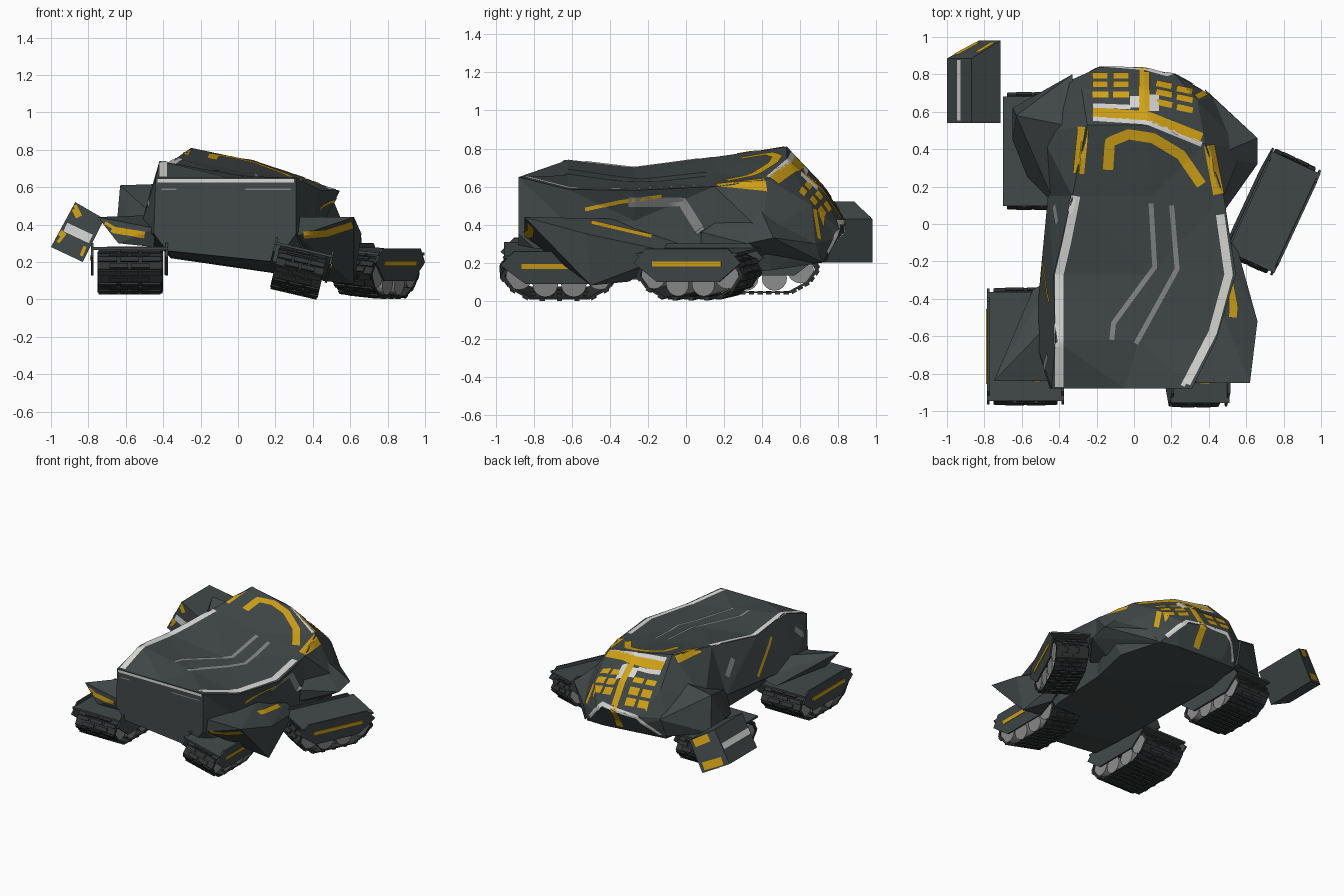
import bpy, bmesh, math
from mathutils import Vector, Matrix, Euler
from mathutils.bvhtree import BVHTree

if "Cube" in bpy.data.objects:
    bpy.data.objects.remove(bpy.data.objects["Cube"])


def mat(name, r, g, b):
    m = bpy.data.materials.new(name)
    m.diffuse_color = (r, g, b, 1)
    m.use_nodes = True
    m.node_tree.nodes["Principled BSDF"].inputs["Base Color"].default_value = m.diffuse_color
    return m


HULL = mat("dark_slate", 0.054, 0.066, 0.066)
TREAD = mat("track_black", 0.030, 0.033, 0.034)
WHEEL = mat("wheel_grey", 0.27, 0.27, 0.27)
YELLOW = mat("hazard_yellow", 0.67, 0.38, 0.008)
WHITE = mat("worn_white", 0.70, 0.70, 0.68)
GREY = mat("faded_grey", 0.24, 0.25, 0.25)


def make(name, bm, material, matrix=None):
    me = bpy.data.meshes.new(name)
    bmesh.ops.recalc_face_normals(bm, faces=bm.faces)
    if matrix:
        bm.transform(matrix)
    bm.to_mesh(me)
    bm.free()
    me.materials.append(material)
    ob = bpy.data.objects.new(name, me)
    bpy.context.collection.objects.link(ob)
    return ob


def convex(name, pts, material=HULL):
    bm = bmesh.new()
    vs = [bm.verts.new(p) for p in pts]
    bmesh.ops.convex_hull(bm, input=vs)
    junk = [v for v in bm.verts if not v.link_faces]
    bmesh.ops.delete(bm, geom=junk, context='VERTS')
    bmesh.ops.dissolve_limit(bm, angle_limit=0.02, verts=bm.verts, edges=bm.edges)
    return make(name, bm, material)


def add_box(bm, center, size, rot=Matrix()):
    bmesh.ops.create_cube(bm, size=1, matrix=Matrix.Translation(center) @ rot @ Matrix.Diagonal((*size, 1)))


# Hull: sections from front to back, each roof left, roof right, waist right,
# floor right, floor left, waist left as (x, z)
SECTIONS = [
    (-0.88, (-.44, .65), (.31, .65), (.31, .35), (.20, .20), (-.38, .26), (-.45, .35)),
    (-0.62, (-.42, .74), (.44, .585), (.40, .40), (.40, .11), (-.36, .23), (-.53, .36)),
    (-0.27, (-.43, .70), (.545, .58), (.46, .42), (.46, .11), (-.36, .22), (-.50, .38)),
    (0.15, (-.33, .755), (.48, .60), (.47, .40), (.46, .13), (-.36, .22), (-.46, .40)),
]
rings = []
for y, *p in SECTIONS:
    p = [Vector((x, y, z)) for x, z in p]
    rings.append([p[0], p[0].lerp(p[1], .52)] + p[1:])
# raked tail rings
rings.append([(-.25, .53, .81), (.08, .53, .74), (.38, .43, .64), (.58, .40, .36),
              (.50, .45, .16), (-.36, .45, .22), (-.50, .48, .50)])
rings.append([(-.28, .72, .61), (.06, .72, .58), (.34, .66, .50), (.42, .68, .30),
              (.36, .72, .20), (-.33, .72, .24), (-.36, .76, .42)])
rings.append([(-.18, .84, .42), (.05, .835, .40), (.22, .80, .38), (.24, .79, .33),
              (.20, .74, .21), (-.20, .74, .25), (-.20, .83, .36)])
bm = bmesh.new()
rows = [[bm.verts.new(p) for p in r] for r in rings]
for a, b in zip(rows, rows[1:]):
    for i in range(7):
        j = (i + 1) % 7
        bm.faces.new((a[i], a[j], b[j], b[i]))
bm.faces.new(rows[0])
bm.faces.new(rows[-1])
bmesh.ops.triangulate(bm, faces=[f for f in bm.faces if len(f.verts) == 4])
solids = [make("hull", bm, HULL)]

# Bent fender armour at the four corners
solids.append(convex("front_right_fender", [
    (.62, -.85, .44), (.33, -.85, .44), (.32, -.85, .34), (.66, -.52, .35), (.62, -.5, .08),
    (.45, -.5, .1), (.45, -.05, .31), (.53, -.05, .25), (.52, -.3, .1), (.42, -.35, .43)]))
solids.append(convex("front_left_fender", [
    (-.75, -.84, .44), (-.44, -.84, .38), (-.47, -.55, .45), (-.64, -.84, .3),
    (-.45, -.8, .28), (-.54, -.35, .3), (-.45, -.3, .36)]))
solids.append(convex("rear_left_fender", [
    (-.63, .58, .61), (-.65, .45, .38), (-.65, .62, .33), (-.57, .25, .32), (-.33, .8, .42),
    (-.42, .1, .42), (-.33, .52, .62), (-.35, .4, .25), (-.35, .74, .27)]))
solids.append(convex("rear_right_fender", [
    (.66, .46, .33), (.66, .32, .30), (.49, .08, .36), (.48, .08, .27), (.42, .36, .55),
    (.42, .68, .30), (.38, .72, .2), (.45, .3, .18)]))

# Torn-off side armour block
block = [(-.87, .52), (-.715, .43), (-.83, .20), (-1.0, .28)]
solids.append(convex("loose_armour_block",
                     [(x, .54, z) for x, z in block] +
                     [(x, y, z) for (x, z), y in zip(block, (.885, .98, .98, .885))]))


# Track units
HALF = [(.16, .015), (.26, .07), (.31, .14), (.27, .205), (.2, .235)]
LOOP = HALF + [(-y, z) for y, z in reversed(HALF)]


def track(name, loc, rot, width, cover, outer=1, skirts=(-1, 1)):
    m = Matrix.Translation(loc) @ Euler(rot).to_matrix().to_4x4()
    # belt
    bm = bmesh.new()
    grid = []
    for x in (-width / 2, width / 2):
        for s in (1, .93):
            grid.append([bm.verts.new((x, y * s, .125 + (z - .125) * s)) for y, z in LOOP])
    order = [grid[0], grid[2], grid[3], grid[1]]
    n = len(LOOP)
    for k in range(4):
        a, b = order[k], order[(k + 1) % 4]
        for i in range(n):
            j = (i + 1) % n
            bm.faces.new((a[i], a[j], b[j], b[i]))
    # staggered tread pads
    count = 0
    for i in range(n):
        p, q = Vector(LOOP[i]), Vector(LOOP[(i + 1) % n])
        d = q - p
        steps = max(1, round(d.length / .045))
        turn = Matrix.Rotation(math.atan2(d.y, d.x), 4, 'X')
        for k in range(steps):
            c = p + d * ((k + .5) / steps)
            count += 1
            for u in (-1, 0, 1) if count % 2 else (-.5, .5):
                add_box(bm, (u * width * .34, c.x, c.y), (width * .29, .028, .02), turn)
    make(name + "_belt", bm, TREAD, m)
    # road wheels
    bm = bmesh.new()
    for y, z, r in ((-.212, .135, .07), (-.075, .092, .066), (.075, .092, .066), (.212, .135, .07)):
        bmesh.ops.create_cone(bm, cap_ends=True, segments=16, radius1=r, radius2=r, depth=width * .96,
                              matrix=Matrix.Translation((0, y, z)) @ Matrix.Rotation(math.pi / 2, 4, 'Y'))
    make(name + "_wheels", bm, WHEEL, m)
    # cover plate with tapered skirts
    bm = bmesh.new()
    add_box(bm, (0, 0, .25), (cover, .585, .014))
    for s in skirts:
        vs = []
        for x in (s * cover / 2, s * (cover / 2 - .012)):
            vs.append([bm.verts.new((x, y, z)) for y, z in
                       ((-.24, .28), (.24, .28), (.31, .205), (.18, .105), (-.18, .105), (-.31, .205))])
        bm.faces.new(vs[0])
        bm.faces.new(vs[1])
        for i in range(6):
            j = (i + 1) % 6
            bm.faces.new((vs[0][i], vs[0][j], vs[1][j], vs[1][i]))
    make(name + "_cover", bm, HULL, m)
    # yellow skirt stripe
    if outer in skirts:
        bm = bmesh.new()
        add_box(bm, (outer * (cover / 2 + .002), 0, .20), (.006, .40, .026))
        make(name + "_stripe", bm, YELLOW, m)


track("front_left_track", (-.58, -.655, .022), (0, 0, 0), .34, .41, -1)
track("front_right_track", (.295, -.665, .022), (0, .23, 0), .26, .32, 1)
track("rear_right_track", (.72, .075, .008), (0, .1, -.436), .24, .29, 1)
track("rear_left_track", (-.54, .39, .026), (0, 0, 0), .28, .32, -1, (1,))

# Painted markings: thin strips draped on the armour along a view direction
verts, polys = [], []
for ob in solids:
    off = len(verts)
    verts += [v.co.copy() for v in ob.data.vertices]
    polys += [[off + i for i in p.vertices] for p in ob.data.polygons]
tree = BVHTree.FromPolygons(verts, polys)
VIEWS = {  # 2D point to ray start, and ray direction
    'top': (lambda u, v: (u, v, 3), (0, 0, -1)),
    'front': (lambda u, v: (u, -3, v), (0, 1, 0)),
    'back': (lambda u, v: (u, 3, v), (0, -1, 0)),
    'right': (lambda u, v: (3, u, v), (-1, 0, 0)),
    'left': (lambda u, v: (-3, u, v), (1, 0, 0)),
}


def paint(name, material, view, width, *paths):
    start, d = VIEWS[view]
    d = Vector(d)
    bm = bmesh.new()

    def cast(p):
        hit, nor, _, _ = tree.ray_cast(Vector(start(p.x, p.y)), d)
        if hit is None:
            return None
        return hit + (nor if nor.dot(d) < 0 else -nor) * .005

    for path in paths:
        path = [Vector(p) for p in path]
        line = []
        for a, b in zip(path, path[1:]):
            k = max(1, math.ceil((b - a).length / .02))
            line += [a.lerp(b, i / k) for i in range(k)]
        line.append(path[-1])
        prev = None
        for i, p in enumerate(line):
            t = (line[min(i + 1, len(line) - 1)] - line[max(i - 1, 0)]).normalized()
            side = Vector((-t.y, t.x)) * width / 2
            cur = [cast(p + side * s) for s in (-1, 0, 1)]
            for k in (0, 1):
                if prev:
                    q = [prev[k], prev[k + 1], cur[k + 1], cur[k]]
                    if None not in q and max((q[j] - q[j - 1]).length for j in range(4)) < .09:
                        bm.faces.new([bm.verts.new(c) for c in q])
            prev = cur
    bmesh.ops.remove_doubles(bm, verts=bm.verts, dist=.0005)
    make(name, bm, material)


paint("roof_edge_stripes", WHITE, 'top', .045,
      [(-.31, .15), (-.36, -.1), (-.40, -.27), (-.40, -.87)],
      [(.46, .05), (.505, -.27), (.42, -.58), (.27, -.87)])
paint("roof_centre_stripes", GREY, 'top', .026,
      [(.09, .11), (.11, -.23), (-.11, -.53), (-.12, -.62)], [(.2, .1), (.23, -.24), (.01, -.64)])
paint("roof_yellow_marks", YELLOW, 'top', .055,
      [(-.295, .27), (-.27, .52)], [(-.14, .29), (-.13, .44), (-.03, .48), (.1, .46), (.25, .37), (.36, .21)],
      [(.45, .16), (.40, .42)])
paint("tail_top_band", YELLOW, 'top', .05, [(-.22, .595), (.07, .575), (.36, .46)])
paint("tail_spine", YELLOW, 'top', .055, [(.055, .83), (.055, .6)])
paint("tail_white_band", WHITE, 'top', .024, [(-.22, .56), (.08, .54), (.36, .425)], [(-.22, .63), (-.02, .622)])
paint("tail_white_gusset", WHITE, 'top', .05, [(.003, .62), (.003, .68)], [(.107, .60), (.107, .69)])
paint("tail_slats", YELLOW, 'top', .032,
      *[[(x - .042, y - max(0, x) * .25), (x + .042, y - max(0, x + .07) * .25)]
        for y in (.69, .745, .79) for x in (-.18, -.07, .16, .27)])
paint("tail_white_arch", WHITE, 'back', .028,
      [(-.3, .27), (-.24, .34), (-.16, .41), (.17, .41), (.25, .33), (.32, .25)])
paint("tail_yellow_spine", YELLOW, 'back', .055, [(.05, .25), (.05, .42)])
paint("tail_yellow_edge", YELLOW, 'back', .03, [(.33, .48), (.38, .32)])
paint("front_white_line", WHITE, 'front', .018, [(-.43, .635), (.30, .635)])
paint("front_grey_line", GREY, 'front', .008, [(.04, .59), (.28, .59)], [(-.41, .59), (-.33, .59)])
paint("fender_yellow_marks", YELLOW, 'front', .035,
      [(.35, .345), (.47, .355), (.61, .40)], [(-.73, .41), (-.66, .37), (-.5, .345)])
paint("right_grey_stripe", GREY, 'right', .05, [(-.3, .52), (-.02, .52), (.08, .36)])
paint("right_yellow_lines", YELLOW, 'right', .02,
      [(-.53, .48), (-.35, .52), (-.13, .55)], [(-.5, .41), (-.18, .335)])
paint("left_grey_stripe", GREY, 'left', .04, [(.1, .52), (0, .62)], [(-.8, .5), (-.7, .6)])
paint("left_yellow_line", YELLOW, 'left', .025, [(-.2, .42), (-.42, .64)])
# markings on the loose block
paint("block_white_band", WHITE, 'front', .05, [(-.94, .395), (-.77, .315)])
paint("block_side_band", WHITE, 'left', .04, [(.55, .40), (.88, .40)])
paint("block_yellow_front", YELLOW, 'front', .035, [(-.88, .50), (-.85, .44)], [(-.97, .31), (-.93, .36)],
      [(-.83, .23), (-.81, .28)])
paint("block_yellow_back", YELLOW, 'back', .06, [(-.84, .46), (-.75, .41)], [(-.95, .30), (-.83, .25)])
